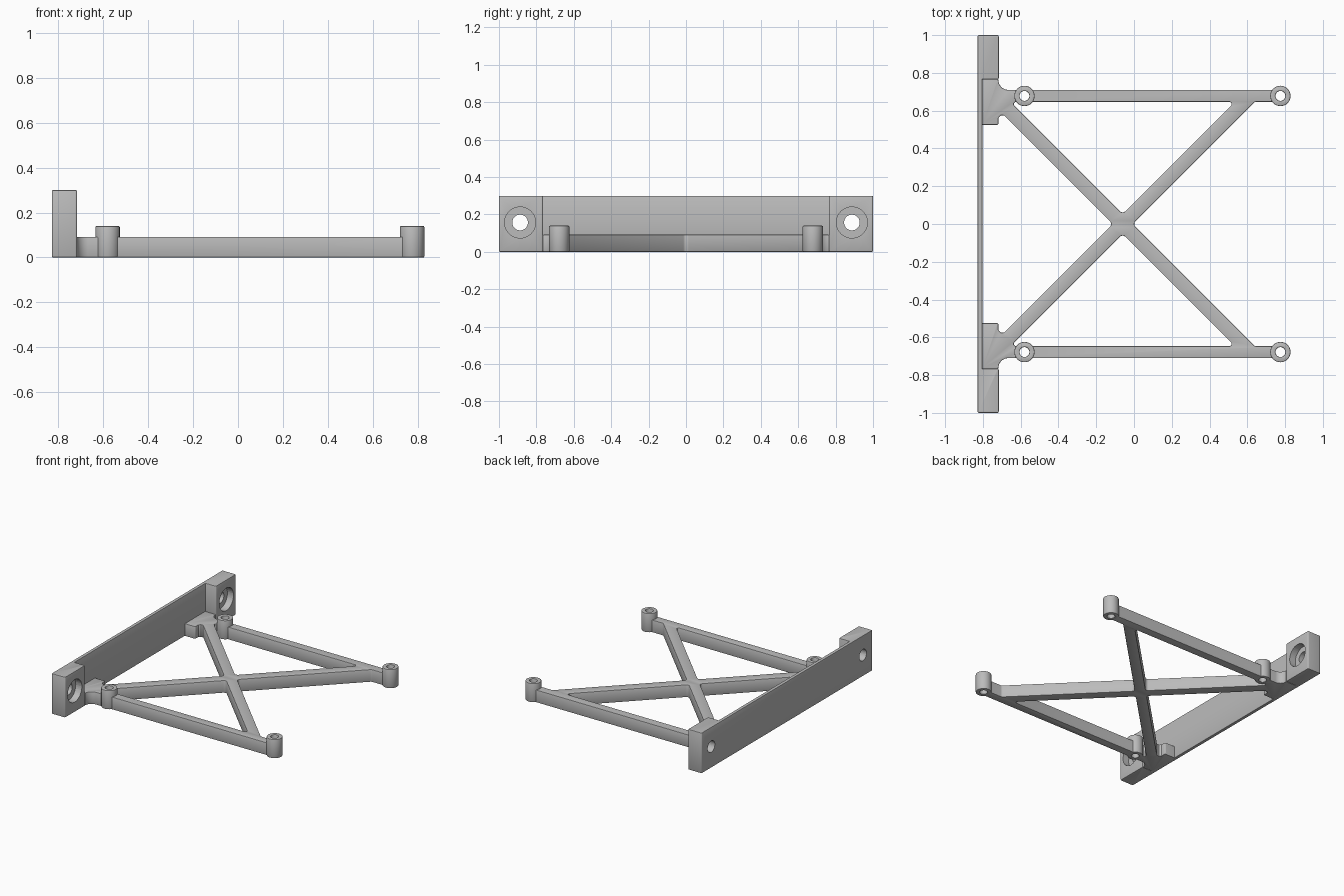
import bpy
import math
from mathutils import Vector

cube = bpy.data.objects.get("Cube")
if cube:
    bpy.data.objects.remove(cube, do_unlink=True)

grey = bpy.data.materials.new("plain grey")
grey.use_nodes = True
grey.diffuse_color = (0.5, 0.5, 0.5, 1)
grey.node_tree.nodes["Principled BSDF"].inputs["Base Color"].default_value = (0.5, 0.5, 0.5, 1)


def rounded(points, steps=4):
    """Fillet each (x, y, radius) corner of a closed polygon."""
    out = []
    for i, (x, y, r) in enumerate(points):
        p = Vector((x, y))
        if r == 0:
            out.append(p)
            continue
        a = (Vector(points[i - 1][:2]) - p).normalized()
        b = (Vector(points[(i + 1) % len(points)][:2]) - p).normalized()
        half = a.angle(b) / 2
        centre = p + (a + b).normalized() * r / math.sin(half)
        start = p + a * r / math.tan(half) - centre
        end = p + b * r / math.tan(half) - centre
        for k in range(steps + 1):
            out.append(centre + start.lerp(end, k / steps).normalized() * r)
    return out


def circle(x, y, r, n=32):
    return [Vector((x + r * math.cos(math.tau * k / n), y + r * math.sin(math.tau * k / n)))
            for k in range(n)]


def smooth(obj):
    bpy.ops.object.select_all(action="DESELECT")
    obj.select_set(True)
    bpy.context.view_layer.objects.active = obj
    bpy.ops.object.shade_smooth_by_angle(angle=math.radians(30))


def extrude(name, loops, height, edge):
    """Filled outline with holes, extruded up from the ground with softened edges."""
    curve = bpy.data.curves.new(name, "CURVE")
    curve.dimensions = "2D"
    curve.fill_mode = "BOTH"
    curve.extrude = height / 2 - edge
    curve.bevel_depth = edge
    curve.bevel_resolution = 1
    curve.offset = -edge
    for loop in loops:
        spline = curve.splines.new("POLY")
        spline.points.add(len(loop) - 1)
        for point, co in zip(spline.points, loop):
            point.co = (co.x, co.y, 0, 1)
        spline.use_cyclic_u = True
    obj = bpy.data.objects.new(name, curve)
    bpy.context.collection.objects.link(obj)
    obj.location.z = height / 2
    bpy.ops.object.select_all(action="DESELECT")
    bpy.context.view_layer.objects.active = obj
    obj.select_set(True)
    bpy.ops.object.convert(target="MESH")
    obj = bpy.context.object
    # Weld the caps to the walls
    weld = obj.modifiers.new("weld", "WELD")
    weld.merge_threshold = 0.0002
    bpy.ops.object.modifier_apply(modifier=weld.name)
    obj.data.materials.clear()
    obj.data.materials.append(grey)
    smooth(obj)
    return obj


def drill(obj, location, radius, depth, tilt=0):
    """Cut a round hole, upright or tilted about y."""
    bpy.ops.mesh.primitive_cylinder_add(vertices=40, radius=radius, depth=depth,
                                        location=location, rotation=(0, tilt, 0))
    cutter = bpy.context.object
    cutter.hide_render = True
    cut = obj.modifiers.new("hole", "BOOLEAN")
    cut.operation = "DIFFERENCE"
    cut.solver = "EXACT"
    cut.object = cutter
    bpy.context.view_layer.objects.active = obj
    bpy.ops.object.modifier_apply(modifier=cut.name)
    bpy.data.objects.remove(cutter, do_unlink=True)
    smooth(obj)


def mirror_y(points):
    return [(x, -y, r) for x, y, r in reversed(points)]


# Wall plate with a thick block at each end
wall_half = [(-0.802, 0.765, 0), (-0.716, 0.765, 0.008), (-0.716, 1, 0.008), (-0.828, 1, 0.008)]
wall = extrude("wall_plate", [rounded(wall_half + mirror_y(wall_half))], 0.3, 0.006)

# Counterbored screw holes through the end blocks
for side in (-1, 1):
    for radius, x, depth in ((0.042, -0.77, 0.3), (0.083, -0.716, 0.1)):
        drill(wall, (x, side * 0.887, 0.157), radius, depth, math.pi / 2)

# Flat frame: mounting pads, two rails and crossed braces
cx, h = -0.06, 0.053
rail_in, rail_out = 0.647, 0.71
boss_x, boss_y = (-0.58, 0.775), 0.678
pad_x, rail_end = -0.718, boss_x[1] - 0.036
frame_half = [
    (cx + h + rail_in, rail_in, 0.02),
    (rail_end, rail_in, 0),
    (rail_end, rail_out, 0),
    (pad_x, rail_out, 0.05),
    (pad_x, 0.765, 0),
    (-0.806, 0.765, 0),
    (-0.806, 0.525, 0),
    (pad_x, 0.525, 0.008),
    (pad_x, cx - h - pad_x, 0.02),
]
outline = [(cx + h, 0, 0.02)] + frame_half + [(cx - h, 0, 0.02)] + mirror_y(frame_half)
window = [(cx, h, 0.02), (cx + rail_in - h, rail_in, 0.012), (cx - rail_in + h, rail_in, 0.012)]
frame = extrude("cross_frame", [rounded(outline), rounded(window), rounded(mirror_y(window))],
                0.092, 0.004)

# Standoff bosses with through holes, the inner pair passing through the frame
for s, side in ((-1, "right"), (1, "left")):
    drill(frame, (boss_x[0], s * boss_y, 0.05), 0.029, 0.3)
    for x, end in zip(boss_x, ("inner", "outer")):
        extrude(f"{end}_{side}_boss", [circle(x, s * boss_y, 0.054), circle(x, s * boss_y, 0.026)],
                0.14, 0.005)
